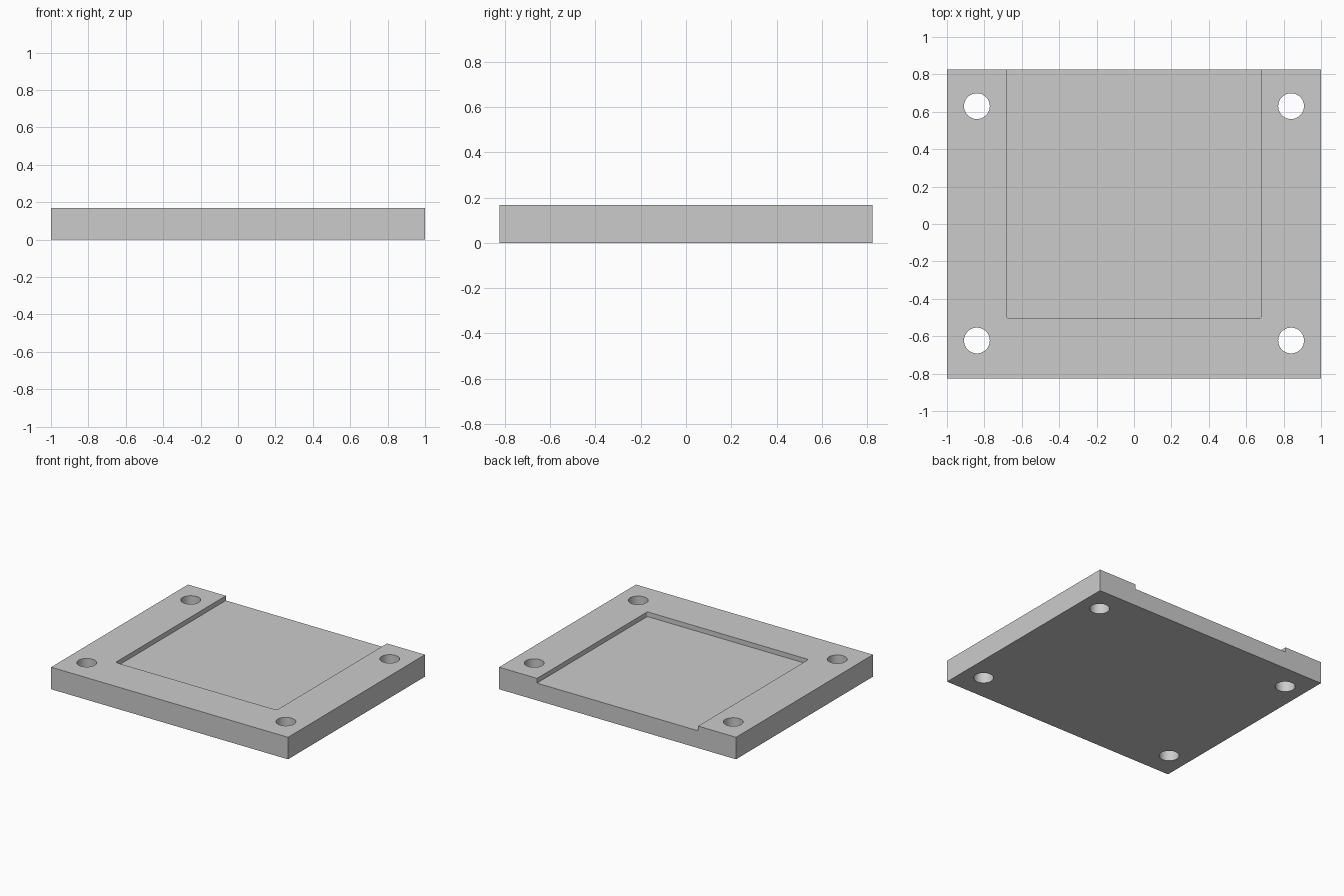
import bpy
import bmesh
from math import radians

if "Cube" in bpy.data.objects:
    bpy.data.objects.remove(bpy.data.objects["Cube"], do_unlink=True)

WIDTH, DEPTH, HEIGHT = 2.0, 1.65, 0.168
POCKET_HALF, POCKET_FRONT, POCKET_FLOOR = 0.68, -0.505, 0.132
HOLE_RADIUS = 0.069

grey = bpy.data.materials.new("light grey")
grey.use_nodes = True
colour = (0.6, 0.6, 0.6, 1)
grey.diffuse_color = colour
grey.node_tree.nodes["Principled BSDF"].inputs["Base Color"].default_value = colour


def box(name, low, high):
    """Box spanning two opposite corners."""
    bm = bmesh.new()
    bmesh.ops.create_cube(bm, size=1)
    for v in bm.verts:
        v.co = [lo if c < 0 else hi for c, lo, hi in zip(v.co, low, high)]
    return finish(name, bm)


def finish(name, bm):
    mesh = bpy.data.meshes.new(name)
    bm.to_mesh(mesh)
    bm.free()
    mesh.materials.append(grey)
    obj = bpy.data.objects.new(name, mesh)
    bpy.context.collection.objects.link(obj)
    return obj


def select(obj):
    bpy.ops.object.select_all(action="DESELECT")
    obj.select_set(True)
    bpy.context.view_layer.objects.active = obj


def cut(target, cutter):
    """Subtract the cutter, then discard it."""
    cutter.hide_render = True
    mod = target.modifiers.new("cut", "BOOLEAN")
    mod.operation = "DIFFERENCE"
    mod.solver = "EXACT"
    mod.object = cutter
    select(target)
    bpy.ops.object.modifier_apply(modifier=mod.name)
    bpy.data.objects.remove(cutter, do_unlink=True)


# Base plate
plate = box("base_plate", (-WIDTH / 2, -DEPTH / 2, 0), (WIDTH / 2, DEPTH / 2, HEIGHT))

# Shallow pocket, open at the back, with slightly rounded front corners
pocket = box("pocket_cutter", (-POCKET_HALF, POCKET_FRONT, POCKET_FLOOR),
             (POCKET_HALF, DEPTH, HEIGHT * 2))
bm = bmesh.new()
bm.from_mesh(pocket.data)
corners = [e for e in bm.edges if all(v.co.y < 0 for v in e.verts)
           and abs(e.verts[0].co.z - e.verts[1].co.z) > 0.01]
bmesh.ops.bevel(bm, geom=corners, offset=0.012, segments=4, profile=0.5,
                affect="EDGES")
bm.to_mesh(pocket.data)
bm.free()
cut(plate, pocket)

# Four through holes for screws
for x in (-0.84, 0.84):
    for y in (-0.623, 0.63):
        bm = bmesh.new()
        bmesh.ops.create_cone(bm, cap_ends=True, segments=48, radius1=HOLE_RADIUS,
                              radius2=HOLE_RADIUS, depth=1)
        bmesh.ops.translate(bm, verts=bm.verts, vec=(x, y, 0))
        cut(plate, finish("hole_cutter", bm))

select(plate)
bpy.ops.object.shade_smooth_by_angle(angle=radians(30))
